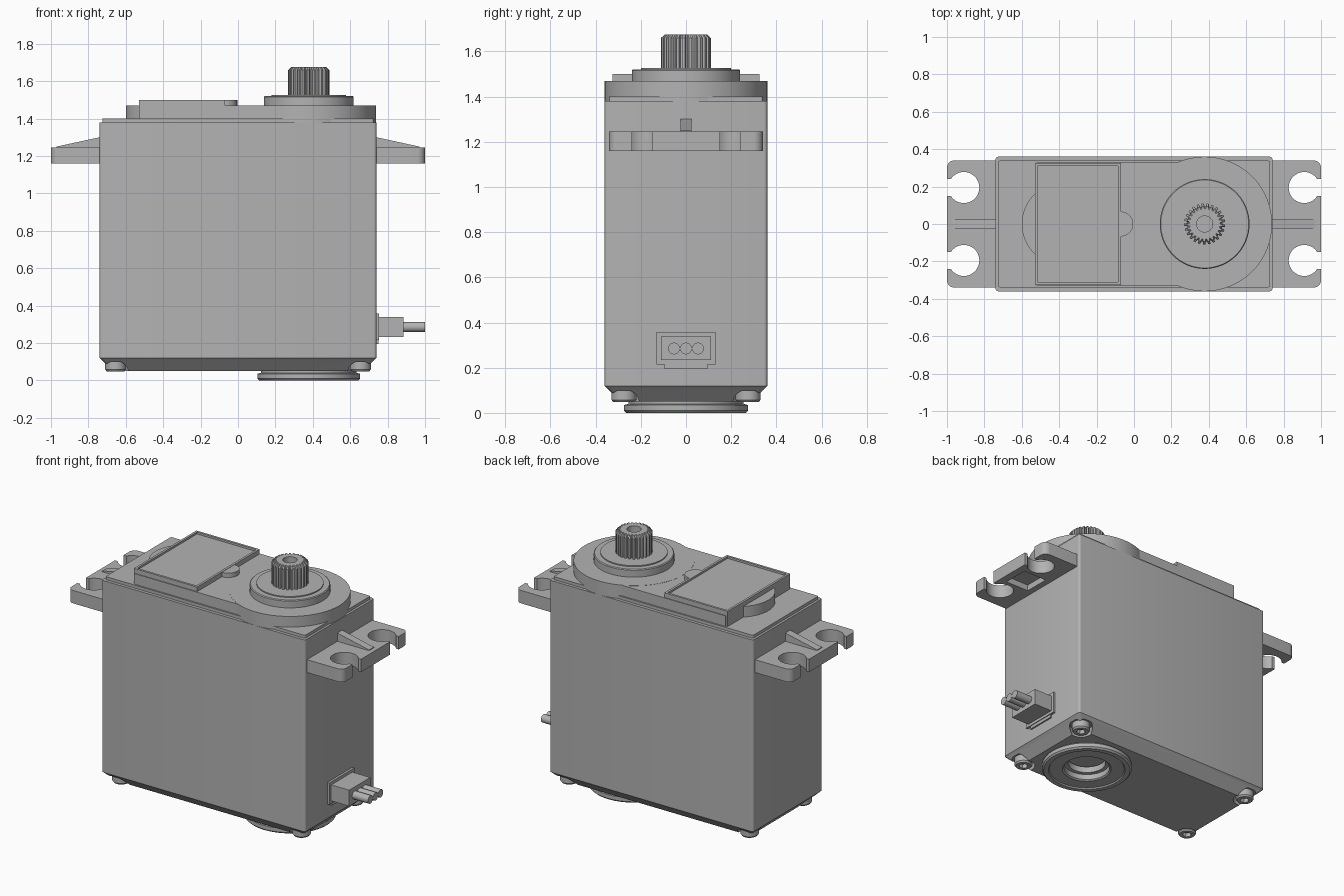
import bpy, bmesh
from math import sin, cos, pi, radians, asin

cube = bpy.data.objects.get("Cube")
if cube:
    bpy.data.objects.remove(cube, do_unlink=True)

grey = bpy.data.materials.new("plastic grey")
grey.use_nodes = True
COLOUR = (0.45, 0.45, 0.45, 1)
grey.diffuse_color = COLOUR
grey.node_tree.nodes["Principled BSDF"].inputs["Base Color"].default_value = COLOUR


def finish(name, bm):
    bmesh.ops.recalc_face_normals(bm, faces=bm.faces)
    mesh = bpy.data.meshes.new(name)
    bm.to_mesh(mesh)
    bm.free()
    mesh.materials.append(grey)
    ob = bpy.data.objects.new(name, mesh)
    bpy.context.collection.objects.link(ob)
    return ob


def smooth(ob):
    bpy.ops.object.select_all(action='DESELECT')
    ob.select_set(True)
    bpy.context.view_layer.objects.active = ob
    bpy.ops.object.shade_smooth_by_angle(angle=radians(30))


def loft(name, sections):
    """Skin a stack of (outline, z) sections and cap both ends."""
    bm = bmesh.new()
    rings = [[bm.verts.new((x, y, z)) for x, y in pts] for pts, z in sections]
    n = len(rings[0])
    for a, b in zip(rings, rings[1:]):
        for i in range(n):
            j = (i + 1) % n
            bm.faces.new((a[i], a[j], b[j], b[i]))
    bm.faces.new(rings[0])
    bm.faces.new(rings[-1])
    return finish(name, bm)


def prism(name, pts, z0, z1):
    return loft(name, [(pts, z0), (pts, z1)])


def arc(cx, cy, r, a0, a1, n):
    return [(cx + r * cos(radians(a0 + (a1 - a0) * i / n)),
             cy + r * sin(radians(a0 + (a1 - a0) * i / n))) for i in range(n + 1)]


def rounded(hx, hy, r, cx=0):
    pts = []
    for k, (sx, sy) in enumerate([(1, 1), (-1, 1), (-1, -1), (1, -1)]):
        pts += arc(cx + sx * (hx - r), sy * (hy - r), r, 90 * k, 90 * k + 90, 4)
    return pts


def box(name, x0, x1, y0, y1, z0, z1):
    return prism(name, [(x0, y0), (x1, y0), (x1, y1), (x0, y1)], z0, z1)


def lathe(name, profile, cx, cy=0, n=64):
    """Spin a closed (radius, z) profile, or one whose ends lie on the axis."""
    bm = bmesh.new()
    rings = []
    for r, z in profile:
        if r == 0:
            rings.append([bm.verts.new((cx, cy, z))] * n)
        else:
            rings.append([bm.verts.new((cx + r * cos(2 * pi * i / n),
                                        cy + r * sin(2 * pi * i / n), z)) for i in range(n)])
    pairs = list(zip(rings, rings[1:]))
    if profile[0][0]:
        pairs.append((rings[-1], rings[0]))
    for a, b in pairs:
        for i in range(n):
            j = (i + 1) % n
            quad = list(dict.fromkeys((a[i], a[j], b[j], b[i])))
            bm.faces.new(quad)
    return finish(name, bm)


def disc(name, cx, r, z0, z1, cy=0, n=64):
    return prism(name, arc(cx, cy, r, 0, 360 - 360 / n, n - 1), z0, z1)


def cut(ob, cutter):
    mod = ob.modifiers.new("cut", 'BOOLEAN')
    mod.operation, mod.solver, mod.object = 'DIFFERENCE', 'EXACT', cutter
    graph = bpy.context.evaluated_depsgraph_get()
    mesh = bpy.data.meshes.new_from_object(ob.evaluated_get(graph))
    ob.modifiers.clear()
    ob.data = mesh
    bpy.data.objects.remove(cutter, do_unlink=True)


parts = []
SHAFT = 0.378
corners = [(sx * 0.655, sy * 0.275) for sx in (-1, 1) for sy in (-1, 1)]

# Case with bevelled underside, screw pockets and a round well
case = loft("case", [(rounded(0.67, 0.29, 0.015), 0.05),
                     (rounded(0.74, 0.36, 0.015), 0.12),
                     (rounded(0.74, 0.36, 0.015), 1.38)])
for x, y in corners:
    cut(case, disc("pocket_cutter", x, 0.07, -0.1, 0.10, y, 32))
cut(case, disc("well_cutter", SHAFT, 0.15, -0.1, 0.10))
parts.append(case)

# Screws with hex sockets
for x, y in corners:
    screw = lathe("case_screw", [(0, 0.105), (0.055, 0.105), (0.055, 0.058),
                                 (0.047, 0.048), (0, 0.048)], x, y, 32)
    cut(screw, disc("socket_cutter", x, 0.028, 0, 0.075, y, 6))
    parts.append(screw)

# Bearing ring below
parts.append(lathe("bottom_ring", [(0.255, 0.06), (0.255, 0.04), (0.275, 0.035),
                                   (0.275, 0.01), (0.265, 0), (0.235, 0), (0.23, 0.008),
                                   (0.15, 0.008), (0.14, 0.015), (0.14, 0.05),
                                   (0.115, 0.05), (0.115, 0.09), (0.15, 0.09),
                                   (0.15, 0.06)], SHAFT))

# Lid layers
parts.append(prism("lid_base", rounded(0.725, 0.34, 0.01), 1.375, 1.40))
parts.append(box("lid_plate", -0.52, SHAFT, -0.33, 0.33, 1.39, 1.469))
parts.append(disc("gear_housing", SHAFT, 0.36, 1.375, 1.47, n=96))
parts.append(disc("motor_bump", -0.38, 0.22, 1.39, 1.47))
cover = box("cover_frame", -0.53, -0.07, -0.325, 0.325, 1.39, 1.50)
cut(cover, box("recess_cutter", -0.515, -0.085, -0.31, 0.31, 1.487, 1.6))
parts.append(cover)
parts.append(prism("cover_latch", arc(-0.07, 0, 0.066, -90, 90, 24), 1.46, 1.498))

# Output shaft
parts.append(lathe("shaft_boss", [(0, 1.46), (0.24, 1.46), (0.24, 1.515), (0.235, 1.52),
                                  (0.20, 1.52), (0.20, 1.527), (0, 1.527)], SHAFT))


def spline(scale, teeth=25):
    pts = []
    for i in range(teeth):
        for step, r in ((0, 0.094), (0.3, 0.094), (0.45, 0.11), (0.85, 0.11)):
            a = 2 * pi * (i + step) / teeth
            pts.append((SHAFT + r * scale * cos(a), r * scale * sin(a)))
    return pts


shaft = loft("splined_shaft", [(spline(1), 1.52), (spline(1), 1.66), (spline(0.86), 1.675)])
cut(shaft, disc("bore_cutter", SHAFT, 0.043, 1.58, 1.8, n=32))
parts.append(shaft)

# Mounting ears: slotted plate, hollow underside and sloping rib
half_angle = 180 / pi * asin(0.045 / 0.083)
upper = [(0.73, 0.34)] + arc(0.96, 0.30, 0.04, 90, 0, 8) + [(1.0, 0.24)]
upper += arc(0.91, 0.195, 0.083, half_angle, 360 - half_angle, 32) + [(1.0, 0.15)]
outline = upper + [(x, -y) for x, y in reversed(upper)]
for side, label in ((1, "left"), (-1, "right")):
    ear = prism(label + "_ear", [(side * x, y) for x, y in outline], 1.16, 1.245)
    a, b = sorted((side * 0.78, side * 0.95))
    cut(ear, box("hollow_cutter", a, b, -0.085, 0.085, 1.1, 1.20))
    parts.append(ear)
    bm = bmesh.new()
    ends = [[bm.verts.new((side * x, y, z)) for x, z in
             ((0.73, 1.22), (0.97, 1.22), (0.97, 1.25), (0.73, 1.302))] for y in (-0.025, 0.025)]
    for i in range(4):
        j = (i + 1) % 4
        bm.faces.new((ends[0][i], ends[0][j], ends[1][j], ends[1][i]))
    bm.faces.new(ends[0])
    bm.faces.new(ends[1])
    parts.append(finish(label + "_ear_rib", bm))

# Cable exit
parts.append(box("cable_flange", 0.73, 0.755, -0.13, 0.13, 0.215, 0.358))
parts.append(box("cable_lip", 0.73, 0.75, -0.095, 0.095, 0.195, 0.22))
parts.append(box("cable_plug", 0.74, 0.885, -0.11, 0.11, 0.233, 0.338))
for k in (-1, 0, 1):
    bm = bmesh.new()
    bmesh.ops.create_cone(bm, cap_ends=True, segments=24, radius1=0.026, radius2=0.026, depth=0.13)
    for v in bm.verts:
        x, y, z = v.co
        v.co = (z + 0.935, y + k * 0.053, x + 0.285)
    parts.append(finish("cable_wire", bm))

for part in parts:
    smooth(part)
